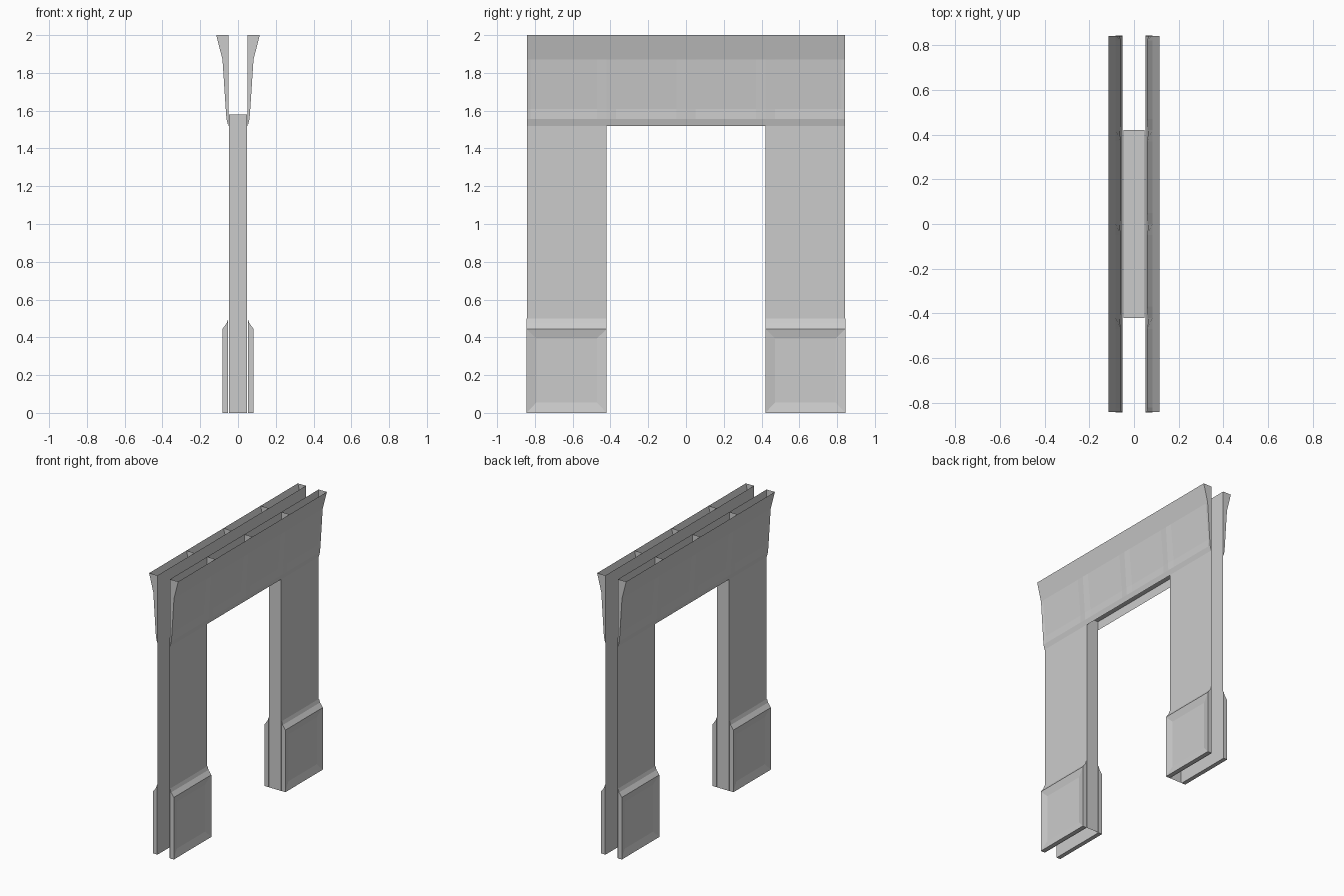
import bpy

if "Cube" in bpy.data.objects:
    bpy.data.objects.remove(bpy.data.objects["Cube"])

W, E, D = 0.048, 0.842, 0.42   # wall half thickness, end of wall, door half width


def make(name, verts, faces, axes):
    """Mesh object mirrored about the given axes."""
    me = bpy.data.meshes.new(name)
    me.from_pydata(verts, [], faces)
    me.update()
    ob = bpy.data.objects.new(name, me)
    bpy.context.collection.objects.link(ob)
    m = ob.modifiers.new("mirror", 'MIRROR')
    m.use_axis = ('x' in axes, 'y' in axes, False)
    m.use_mirror_merge = False
    return ob


# Leg wall sheets, open at the outer ends
make("leg_wall", [(W, D, 0), (W, E, 0), (W, E, 1.58), (W, D, 1.58)],
     [(0, 1, 2, 3)], 'xy')

# Door lining: jambs and the underside of the lintel
make("door_jamb", [(W, D, 0), (W, D, 1.58), (-W, D, 1.58), (-W, D, 0)],
     [(0, 1, 2, 3)], 'y')
make("door_soffit", [(0, -D, 1.58), (0, D, 1.58), (W, D, 1.58), (W, -D, 1.58)],
     [(0, 1, 2, 3)], 'x')

# Base blocks: extruded plinth profile with a recessed panel on the face
B = 0.052
prof = [(B, 0), (0.082, 0), (0.082, 0.445), (0.06, 0.475), (B, 0.5)]
n = len(prof)
verts = [(x, y, z) for y in (D, E + 0.002) for x, z in prof]
faces = [tuple(range(n)), tuple(range(2 * n - 1, n - 1, -1))]
faces += [(i, i + n, (i + 1) % n + n, (i + 1) % n) for i in range(n) if i != 1]
b = len(verts)
y0, y1 = D + 0.052, E - 0.05
verts += [(0.07, y0, 0.055), (0.07, y0, 0.393), (0.07, y1, 0.393), (0.07, y1, 0.055)]
rim = [1, 2, 2 + n, 1 + n]
faces += [(rim[i], rim[(i + 1) % 4], b + (i + 1) % 4, b + i) for i in range(4)]
faces.append((b, b + 3, b + 2, b + 1))
make("base_block", verts, faces, 'xy')

# Cornice face: flared profile swept along y, slightly recessed between ribs
prof = [(0.052, 1.52), (0.061, 1.555), (0.065, 1.61), (0.082, 1.87), (0.115, 2)]
dip = [0, 0, 0.006, 0, 0]
ribs = [-E, -D, 0, D, E]
cols = [(-E, 0)]
for r in ribs[1:-1]:
    cols += [(r - 0.05, 1), (r, 0), (r + 0.05, 1)]
cols.append((E, 0))
cols.insert(1, (-E + 0.02, 1))
cols.insert(-1, (E - 0.02, 1))
verts = [(x - d * k, y, z) for y, k in cols for (x, z), d in zip(prof, dip)]
n = len(prof)
faces = [(c * n + i, (c + 1) * n + i, (c + 1) * n + i + 1, c * n + i + 1)
         for c in range(len(cols) - 1) for i in range(n - 1)]
make("cornice_face", verts, faces, 'x')

# Cornice back sheet, end caps and inner ribs; the top stays open
C = 0.05
make("cornice_back", [(C, -E, 1.52), (C, E, 1.52), (C, E, 2), (C, -E, 2)],
     [(0, 1, 2, 3)], 'x')
for y in ribs:
    pts = [(x, y, z) for x, z in prof] + [(C, y, 2), (C, y, 1.52)]
    make("cornice_rib", pts, [tuple(range(len(pts)))], 'x')
